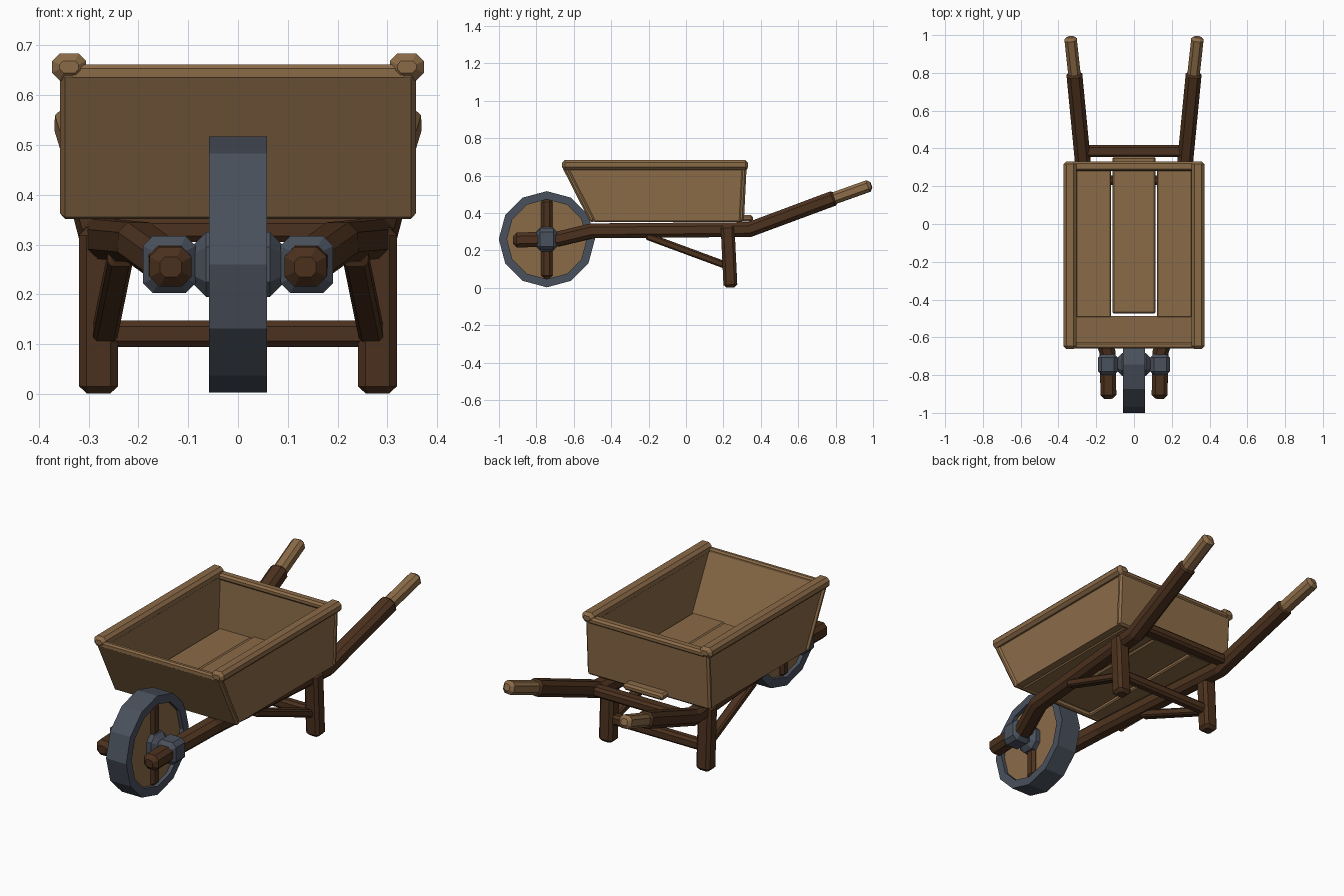
import bpy
import bmesh
import math
from mathutils import Vector

cube = bpy.data.objects.get("Cube")
if cube:
    bpy.data.objects.remove(cube, do_unlink=True)


def material(name, rgb):
    m = bpy.data.materials.new(name)
    m.use_nodes = True
    m.diffuse_color = (*rgb, 1)
    m.node_tree.nodes["Principled BSDF"].inputs["Base Color"].default_value = (*rgb, 1)
    return m


LIGHT = material("light_wood", (0.26, 0.147, 0.064))
DARK = material("dark_wood", (0.072, 0.031, 0.013))
METAL = material("grey_metal", (0.068, 0.082, 0.108))


def finish(name, bm, mat):
    bmesh.ops.recalc_face_normals(bm, faces=bm.faces)
    mesh = bpy.data.meshes.new(name)
    bm.to_mesh(mesh)
    bm.free()
    mesh.materials.append(mat)
    ob = bpy.data.objects.new(name, mesh)
    bpy.context.collection.objects.link(ob)
    return ob


def beam(name, path, w, h, mat, c=0.015, up=(0, 0, 1)):
    """Chamfered timber of width w and height h swept along a path."""
    pts = [Vector(p) for p in path]
    dirs = [(b - a).normalized() for a, b in zip(pts, pts[1:])]
    tans = [dirs[0]] + [(a + b).normalized() for a, b in zip(dirs, dirs[1:])] + [dirs[-1]]
    rings = [(pts[0], tans[0], c), (pts[0] + tans[0] * c, tans[0], 0)]
    rings += [(p, t, 0) for p, t in zip(pts[1:-1], tans[1:-1])]
    rings += [(pts[-1] - tans[-1] * c, tans[-1], 0), (pts[-1], tans[-1], c)]
    bm = bmesh.new()
    loops = []
    for p, t, inset in rings:
        side = t.cross(Vector(up)).normalized()
        n = side.cross(t)
        a, b = w / 2 - inset, h / 2 - inset
        k = c * (0.5 if inset else 1)
        corners = [(a, b - k), (a - k, b), (k - a, b), (-a, b - k),
                   (-a, k - b), (k - a, -b), (a - k, -b), (a, k - b)]
        loops.append([bm.verts.new(p + side * u + n * v) for u, v in corners])
    for r0, r1 in zip(loops, loops[1:]):
        for i in range(8):
            j = (i + 1) % 8
            bm.faces.new((r0[i], r0[j], r1[j], r1[i]))
    bm.faces.new(loops[0])
    bm.faces.new(loops[-1])
    return finish(name, bm, mat)


def pair(name, path, *args, **kw):
    """Build a left part and its right mirror."""
    beam("left_" + name, path, *args, **kw)
    beam("right_" + name, [(-x, y, z) for x, y, z in path], *args, **kw)


def wheel_part(name, outer, inner, half, mat):
    """Twelve-sided ring, or a disc when inner is zero."""
    bm = bmesh.new()

    def ring(r, x):
        return [bm.verts.new((x, -0.744 + r * math.sin(i * math.tau / 12),
                              0.26 + r * math.cos(i * math.tau / 12))) for i in range(12)]

    loops = [ring(outer, -half), ring(outer, half)]
    if inner:
        loops += [ring(inner, half), ring(inner, -half)]
        loops.append(loops[0])
    else:
        bm.faces.new(loops[0])
        bm.faces.new(loops[1])
    for a, b in zip(loops, loops[1:]):
        for i in range(12):
            j = (i + 1) % 12
            bm.faces.new((a[i], a[j], b[j], b[i]))
    finish(name, bm, mat)


# Wheel, spoke and axle
wheel_part("wheel_rim", 0.257, 0.213, 0.058, METAL)
wheel_part("wheel_disc", 0.215, 0, 0.038, LIGHT)
beam("wheel_spoke", [(0, -0.744, 0.05), (0, -0.744, 0.475)], 0.11, 0.06, DARK, up=(0, 1, 0))
beam("wheel_hub", [(-0.094, -0.744, 0.26), (0.094, -0.744, 0.26)], 0.12, 0.13, METAL, c=0.03)
pair("axle_bracket", [(0.138, -0.80, 0.26), (0.138, -0.688, 0.26)], 0.106, 0.115, METAL, c=0.02)

# Long frame arms with grips
pair("frame_arm", [(0.135, -0.925, 0.255), (0.14, -0.68, 0.262), (0.20, -0.5, 0.305),
                   (0.272, 0.34, 0.312), (0.317, 0.805, 0.485)], 0.084, 0.08, DARK, c=0.02)
pair("grip", [(0.314, 0.78, 0.475), (0.337, 0.99, 0.55)], 0.066, 0.064, LIGHT, c=0.016)

# Legs and bracing
pair("leg", [(0.28, 0.238, 0.002), (0.28, 0.222, 0.335)], 0.078, 0.074, DARK, up=(0, 1, 0))
pair("leg_brace", [(0.268, 0.215, 0.12), (0.236, -0.21, 0.277)], 0.05, 0.038, DARK, c=0.008)
beam("leg_crossbar", [(-0.26, 0.232, 0.121), (0.26, 0.232, 0.121)], 0.05, 0.053, DARK, c=0.012)
beam("rear_crossbar", [(-0.255, 0.386, 0.33), (0.255, 0.386, 0.33)], 0.064, 0.05, DARK, c=0.012)

# Tray floor planks
pair("floor_plank", [(0.214, -0.495, 0.366), (0.214, 0.30, 0.366)], 0.185, 0.028, LIGHT, c=0.006)
beam("centre_plank", [(0, -0.475, 0.372), (0, 0.358, 0.372)], 0.23, 0.034, LIGHT, c=0.01)

# Tray side panels
for label, s in (("left", 1), ("right", -1)):
    bm = bmesh.new()
    profile = [(-0.645, 0.65), (-0.49, 0.357), (0.303, 0.357), (0.318, 0.65)]
    outer = [bm.verts.new((s * 0.348, y, z)) for y, z in profile]
    inner = [bm.verts.new((s * 0.308, y, z)) for y, z in profile]
    bm.faces.new(outer)
    bm.faces.new(inner)
    for i in range(4):
        j = (i + 1) % 4
        bm.faces.new((outer[i], outer[j], inner[j], inner[i]))
    finish(label + "_tray_side", bm, LIGHT)

# Tray end panels, built along x and tilted
beam("front_panel", [(-0.357, -0.573, 0.503), (0.357, -0.573, 0.503)], 0.03, 0.335, LIGHT,
     c=0.01, up=(0, -0.155, 0.305))
beam("rear_panel", [(-0.354, 0.302, 0.503), (0.354, 0.302, 0.503)], 0.03, 0.30, LIGHT,
     c=0.01, up=(0, 0.015, 0.3))

# Top rails
pair("side_rail", [(0.339, -0.662, 0.657), (0.339, 0.332, 0.657)], 0.068, 0.054, LIGHT, c=0.015)
beam("front_rail", [(-0.34, -0.643, 0.645), (0.34, -0.643, 0.645)], 0.03, 0.034, LIGHT, c=0.008)
beam("rear_rail", [(-0.34, 0.306, 0.645), (0.34, 0.306, 0.645)], 0.048, 0.034, LIGHT, c=0.01)
